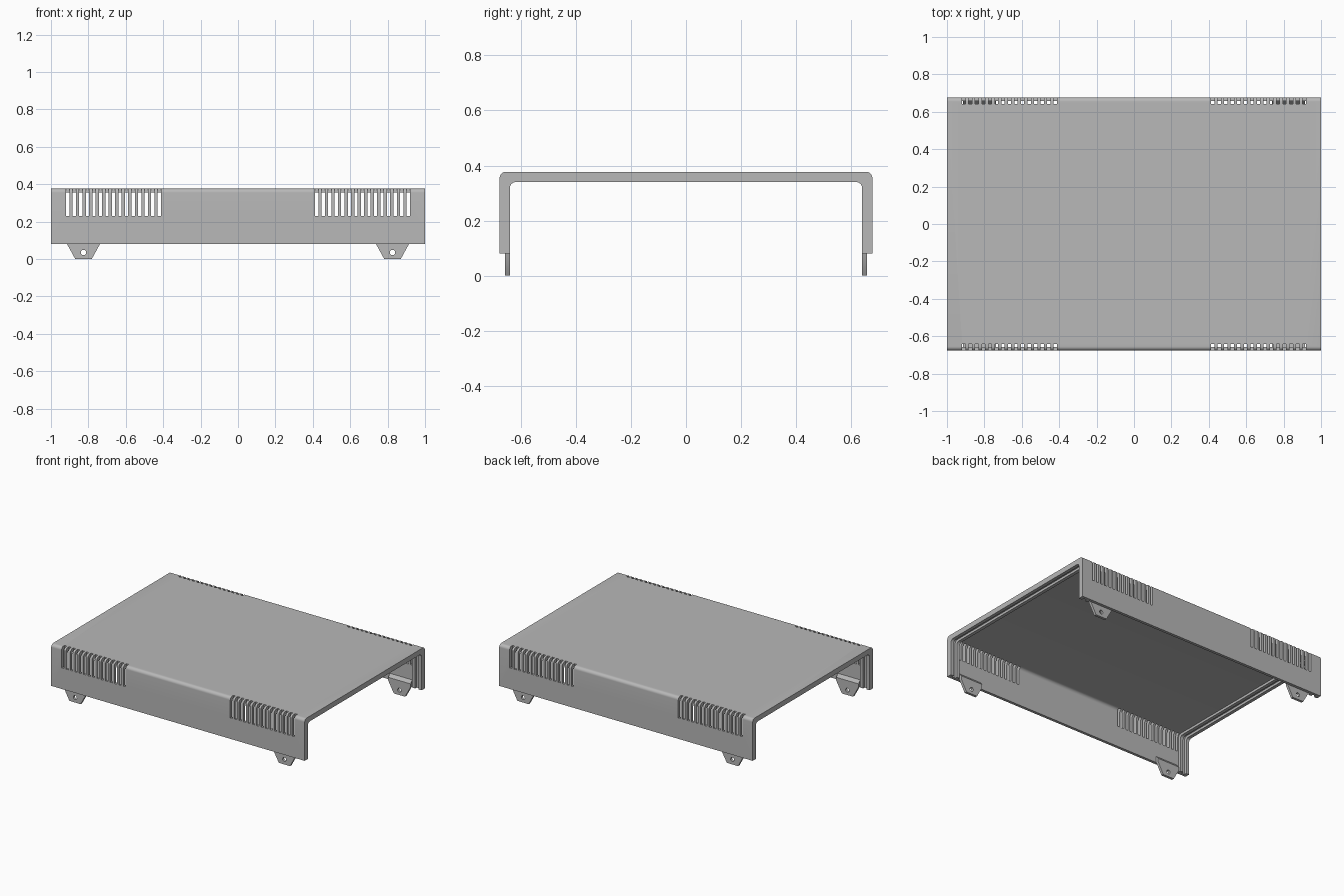
import bpy, bmesh, math

if "Cube" in bpy.data.objects:
    bpy.data.objects.remove(bpy.data.objects["Cube"], do_unlink=True)

HALF_Y, TOP, RIM = 0.677, 0.377, 0.08      # cover outline
THICK, THIN = 0.037, 0.02                  # wall at the end ribs, wall between them

grey = bpy.data.materials.new("painted_grey")
grey.use_nodes = True
colour = (0.48, 0.48, 0.48, 1)
grey.diffuse_color = colour
grey.node_tree.nodes["Principled BSDF"].inputs["Base Color"].default_value = colour


def arch(half, top, bottom, radius, steps=8):
    """Outline (y, z) of an inverted U with rounded upper corners."""
    right = [(half, bottom)]
    for i in range(steps + 1):
        a = math.pi / 2 * i / steps
        right.append((half - radius + radius * math.cos(a),
                      top - radius + radius * math.sin(a)))
    return right + [(-y, z) for y, z in reversed(right)]


def prism(bm, outline, x0, x1):
    """Extrude a (y, z) outline along x."""
    face = bm.faces.new([bm.verts.new((x0, y, z)) for y, z in outline])
    new = bmesh.ops.extrude_face_region(bm, geom=[face])["geom"]
    bmesh.ops.translate(bm, vec=(x1 - x0, 0, 0),
                        verts=[v for v in new if isinstance(v, bmesh.types.BMVert)])


def make_object(name, bm):
    bmesh.ops.recalc_face_normals(bm, faces=bm.faces[:])
    mesh = bpy.data.meshes.new(name)
    bm.to_mesh(mesh)
    bm.free()
    obj = bpy.data.objects.new(name, mesh)
    bpy.context.collection.objects.link(obj)
    mesh.materials.append(grey)
    return obj


def select_only(obj):
    bpy.ops.object.select_all(action='DESELECT')
    obj.select_set(True)
    bpy.context.view_layer.objects.active = obj


def cut(obj, cutter):
    cutter.hide_render = True
    mod = obj.modifiers.new("cut", 'BOOLEAN')
    mod.operation, mod.solver, mod.object = 'DIFFERENCE', 'EXACT', cutter
    select_only(obj)
    bpy.ops.object.modifier_apply(modifier=mod.name)
    bpy.data.objects.remove(cutter, do_unlink=True)


def smooth(obj):
    select_only(obj)
    bpy.ops.object.shade_smooth_by_angle(angle=math.radians(30))


# Folded cover
bm = bmesh.new()
outer = arch(HALF_Y, TOP, RIM, 0.022)
inner = arch(HALF_Y - THICK, TOP - THICK, RIM, 0.022)
prism(bm, outer + inner[::-1], -1, 1)
cover = make_object("cover", bm)

# Inside pocket and the groove between each pair of end ribs
bm = bmesh.new()
pocket = arch(HALF_Y - THIN, TOP - THIN, RIM - 0.1, 0.022)
for x0, x1 in ((-0.926, 0.926), (-0.976, -0.95), (0.95, 0.976)):
    prism(bm, pocket, x0, x1)
cut(cover, make_object("pocket_cutter", bm))

# Ventilation slots through the long upper edges
bm = bmesh.new()
for side in (-1, 1):
    for end in (-1, 1):
        for i in range(15):
            x = end * (0.422 + 0.0348 * i)
            box = [(side * y, z) for y, z in
                   ((0.642, 0.23), (0.72, 0.23), (0.72, 0.42), (0.642, 0.42))]
            prism(bm, box, x - 0.0092, x + 0.0092)
cut(cover, make_object("slot_cutter", bm))
smooth(cover)


# Mounting tabs on the inner faces of the walls
def mounting_tab(name, cx, side):
    y_in, y_out = HALF_Y - THICK - 0.001, HALF_Y - THIN
    bm = bmesh.new()
    rings = []
    for y, top in ((y_in, 0.103), (y_out, 0.125)):   # sloped upper edge
        half = [(0.044, 0), (0.088, RIM), (0.088, top)]
        outline = half + [(-x, z) for x, z in reversed(half)]
        rings.append([bm.verts.new((cx + x, side * y, z)) for x, z in outline])
    for ring in rings:
        bm.faces.new(ring)
    for i in range(6):
        j = (i + 1) % 6
        bm.faces.new((rings[0][i], rings[0][j], rings[1][j], rings[1][i]))
    tab = make_object(name, bm)
    bpy.ops.mesh.primitive_cylinder_add(vertices=24, radius=0.014, depth=0.1,
                                        location=(cx, side * 0.65, 0.035),
                                        rotation=(math.pi / 2, 0, 0))
    cut(tab, bpy.context.object)
    smooth(tab)


for depth, side in (("front", -1), ("back", 1)):
    for hand, x in (("right", -0.826), ("left", 0.826)):
        mounting_tab(f"{depth}_{hand}_tab", x, side)
